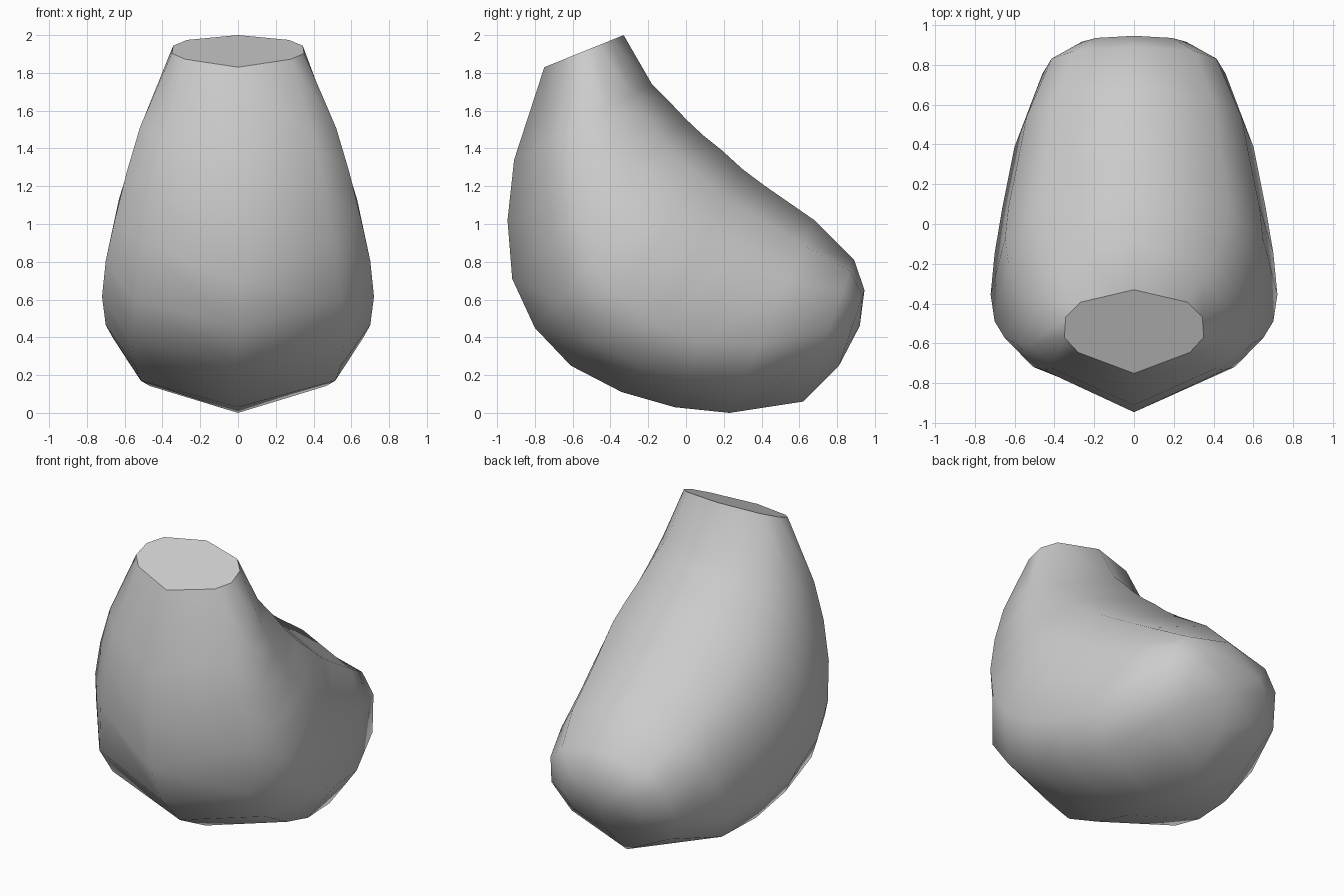
import bpy, bmesh

if "Cube" in bpy.data.objects:
    bpy.data.objects.remove(bpy.data.objects["Cube"])

# Rings along the bend: outer (y, z), inner (y, z), half width,
# then how far from outer to inner the four side points sit
rings = [
    (-.75, 1.83, -.33, 2.00, .35, (.25, .43, .67, .85)),
    (-.91, 1.34, -.18, 1.74, .52, (.25, .42, .67, .86)),
    (-.945, 1.02, -.09, 1.65, .59, (.25, .40, .67, .87)),
    (-.92, .71, 0, 1.555, .65, (.22, .38, .67, .87)),
    (-.80, .45, .09, 1.47, .70, (.14, .35, .67, .87)),
    (-.61, .25, .19, 1.39, .72, (.12, .32, .67, .87)),
    (-.34, .11, .30, 1.29, .70, (.12, .30, .67, .87)),
    (-.06, .03, .42, 1.20, .66, (.12, .31, .67, .87)),
    (.23, 0, .68, 1.02, .60, (.14, .35, .68, .87)),
    (.62, .06, .89, .81, .46, (.25, .50, .78, .92)),
    (.81, .25, .945, .65, .29, (.25, .50, .78, .92)),
]
# Share of the half width at the four side points
mouth_width = (.8, 1, .98, .77)
body_width = (.78, 1, .90, .66)


def ring_points(ring, widths):
    oy, oz, iy, iz, w, fracs = ring
    half = [(s * w, oy + f * (iy - oy), oz + f * (iz - oz))
            for f, s in zip((0, *fracs, 1), (0, *widths, 0))]
    return half + [(-x, y, z) for x, y, z in half[-2:0:-1]]


bm = bmesh.new()
loops = []
for i, ring in enumerate(rings):
    widths = body_width if i else mouth_width
    loops.append([bm.verts.new(p) for p in ring_points(ring, widths)])

# Skin between neighbouring rings
n = len(loops[0])
for a, b in zip(loops, loops[1:]):
    for k in range(n):
        m = (k + 1) % n
        bm.faces.new((a[k], a[m], b[m], b[k]))

# Slightly domed rear end
tip = bm.verts.new((0, .92, .46))
for k in range(n):
    bm.faces.new((loops[-1][k], loops[-1][(k + 1) % n], tip))

# Smooth body with a flat, sharp-edged slanted top
for f in bm.faces:
    f.smooth = True
top = bm.faces.new(loops[0])
for e in top.edges:
    e.smooth = False
bmesh.ops.recalc_face_normals(bm, faces=bm.faces[:])

mesh = bpy.data.meshes.new("curved_body")
bm.to_mesh(mesh)
bm.free()
obj = bpy.data.objects.new("curved_body", mesh)
bpy.context.collection.objects.link(obj)
